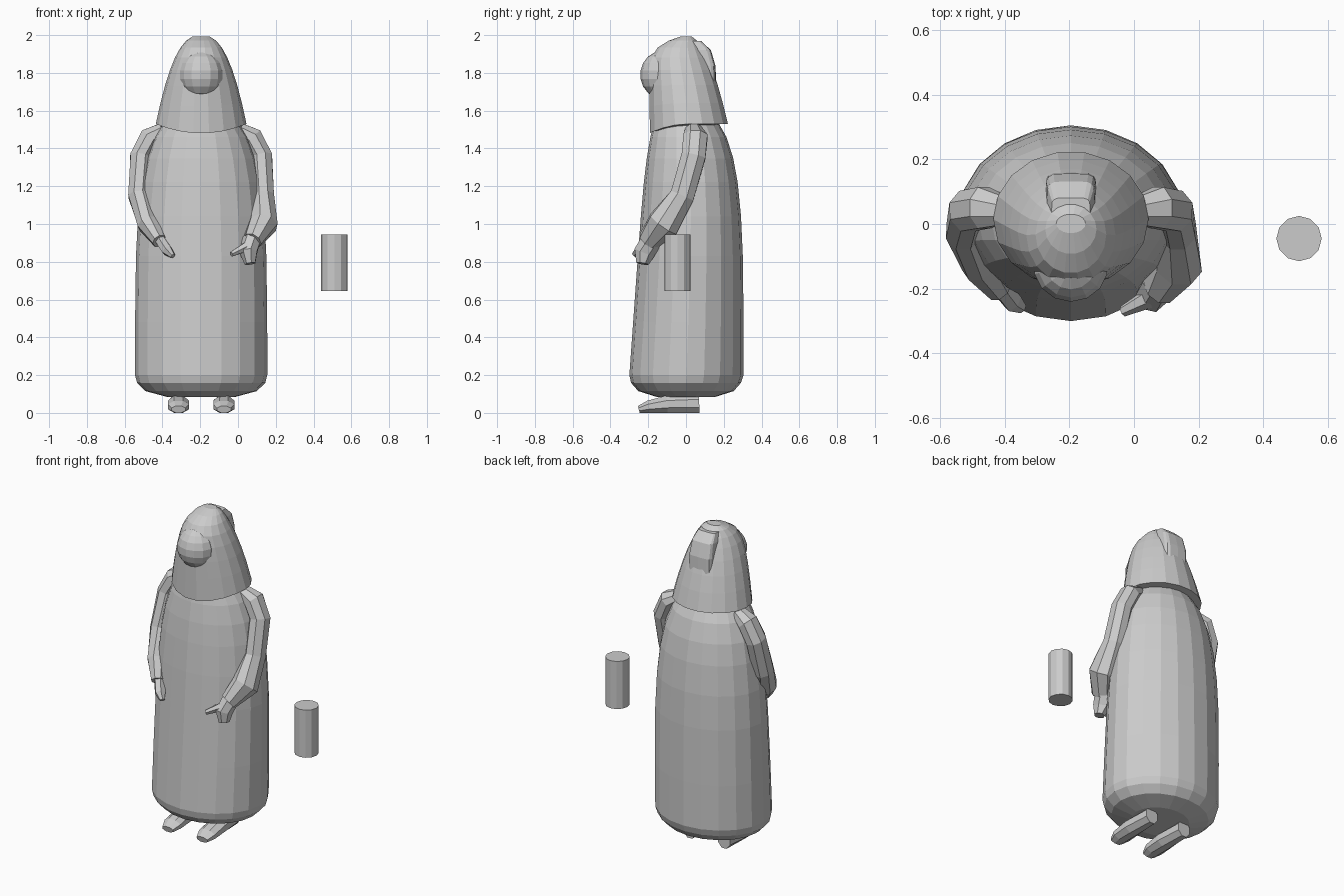
import bpy, bmesh, math
from mathutils import Vector

default_cube = bpy.data.objects.get("Cube")
if default_cube:
    bpy.data.objects.remove(default_cube, do_unlink=True)

grey = bpy.data.materials.new("light_grey")
grey.use_nodes = True
shade = (0.6, 0.6, 0.6, 1)
grey.diffuse_color = shade
grey.node_tree.nodes["Principled BSDF"].inputs["Base Color"].default_value = shade

BODY_X = -0.195  # centre line of the figure


def finish(name, bm):
    bmesh.ops.recalc_face_normals(bm, faces=bm.faces)
    mesh = bpy.data.meshes.new(name)
    bm.to_mesh(mesh)
    bm.free()
    mesh.materials.append(grey)
    obj = bpy.data.objects.new(name, mesh)
    bpy.context.collection.objects.link(obj)


def loft(name, rings):
    """Skin a list of equal-sized point rings and cap both ends."""
    bm = bmesh.new()
    rows = [[bm.verts.new(point) for point in ring] for ring in rings]
    count = len(rows[0])
    for lower, upper in zip(rows, rows[1:]):
        for i in range(count):
            j = (i + 1) % count
            bm.faces.new((lower[i], lower[j], upper[j], upper[i]))
    bm.faces.new(rows[0])
    bm.faces.new(rows[-1])
    finish(name, bm)


def oval(z, half_width, front, back, power=2, dip=0, count=20):
    """Horizontal rounded ring; dip lowers its front point."""
    middle, half_depth = (front + back) / 2, (back - front) / 2
    ring = []
    for i in range(count):
        angle = math.tau * i / count
        c, s = math.cos(angle), math.sin(angle)
        x = math.copysign(abs(c) ** (2 / power), c)
        y = math.copysign(abs(s) ** (2 / power), s)
        ring.append((BODY_X + half_width * x, middle + half_depth * y,
                     z - dip * min(0, s) ** 2))
    return ring


def tube(name, stations, reference, count=8):
    """Limb through (centre, width, depth) stations."""
    centres = [Vector(station[0]) for station in stations]
    last = len(centres) - 1
    rings = []
    for i, (centre, width, depth) in enumerate(stations):
        along = centres[min(i + 1, last)] - centres[max(i - 1, 0)]
        across = along.cross(Vector(reference)).normalized()
        outward = along.normalized().cross(across)
        ring = []
        for k in range(count):
            angle = math.tau * (k + 0.5) / count
            ring.append(centres[i] + across * width * math.cos(angle)
                        + outward * depth * math.sin(angle))
        rings.append(ring)
    loft(name, rings)


def limb(name, side, path, count=8):
    """Round limb from (sideways, y, z, radius) points, mirrored by side."""
    stations = [((BODY_X + side * x, y, z), r, r * 1.15) for x, y, z, r in path]
    tube(name, stations, (0, 1, 0), count)


# Long robe: rounded hem, then a body narrowing to the shoulders
rings = []
for degrees in (75, 45, 20):
    angle = math.radians(degrees)
    scale = math.sqrt(math.cos(angle))
    rings.append(oval(0.2 - 0.12 * math.sin(angle),
                      0.35 * scale, -0.3 * scale, 0.3 * scale))
for rise in (0, 0.2, 0.45, 0.6, 0.73, 0.82, 0.9, 0.95, 0.98):
    taper = (1 - rise ** 4) ** 0.33
    front = -0.3 + 0.1 * rise + 0.05 * rise ** 8
    rings.append(oval(0.2 + 1.4 * rise, 0.35 * taper, front, 0.305 * taper))
loft("robe", rings)

# Head veil: dome over a flared skirt with a pointed front hem
rings = []
for step in range(8):
    rise = 1 - (1 - step / 8) ** 2
    taper = (1 - rise) ** 0.4
    rings.append(oval(1.53 + 0.47 * rise, 0.24 * taper,
                      -0.195 * (1 - rise ** 10), 0.225 * taper ** 1.2,
                      dip=0.05 * (1 - rise) ** 4, count=18))
loft("head_veil", rings)

# Raised panel at the back of the veil
rings = []
for rise in (0, 0.4, 0.75, 0.95):
    taper = math.sqrt(1 - rise ** 3)
    rings.append(oval(1.74 + 0.24 * rise, 0.08 * taper ** 0.3, 0,
                      0.16 * taper ** 0.7, power=5, count=16))
loft("veil_back_panel", rings)

# Face
bm = bmesh.new()
bmesh.ops.create_uvsphere(bm, u_segments=14, v_segments=9, radius=1)
bmesh.ops.scale(bm, verts=bm.verts, vec=(0.117, 0.112, 0.125))
bmesh.ops.translate(bm, verts=bm.verts, vec=(BODY_X, -0.13, 1.79))
finish("face", bm)

# Arms: the left forearm has a wider sleeve held further out
upper_arm = [(0.2, 0.04, 1.5, 0.04), (0.27, 0.05, 1.46, 0.06),
             (0.32, 0.04, 1.36, 0.06), (0.33, -0.02, 1.15, 0.06)]
forearm = [(0.28, -0.12, 1, 0.06), (0.22, -0.2, 0.91, 0.04)]
wide_forearm = [(x + 0.05, y, z, r * 1.3) for x, y, z, r in forearm]
limb("right_arm", -1, upper_arm + forearm)
limb("left_arm", 1, upper_arm + wide_forearm)

# Hands
limb("right_hand", -1, [(0.22, -0.19, 0.92, 0.03), (0.18, -0.24, 0.86, 0.03),
                        (0.15, -0.26, 0.83, 0.015)], count=6)
limb("left_hand", 1, [(0.27, -0.18, 0.92, 0.05), (0.25, -0.22, 0.85, 0.05),
                      (0.26, -0.23, 0.79, 0.03)], count=7)
limb("left_thumb", 1, [(0.26, -0.22, 0.89, 0.03), (0.16, -0.27, 0.84, 0.015)],
     count=6)

# Feet: flat soles, tapering in height toward the toes
for side, name in ((-1, "right_foot"), (1, "left_foot")):
    stations = []
    for y, height, width in ((0.07, 0.055, 0.045), (-0.1, 0.05, 0.06),
                             (-0.2, 0.035, 0.06), (-0.25, 0.02, 0.04)):
        centre = (BODY_X + side * 0.12, y, height * math.cos(math.pi / 8))
        stations.append((centre, width, height))
    tube(name, stations, (0, 0, 1))

# Separate upright cylinder
bm = bmesh.new()
bmesh.ops.create_cone(bm, cap_ends=True, segments=12,
                      radius1=0.07, radius2=0.07, depth=0.3)
bmesh.ops.translate(bm, verts=bm.verts, vec=(0.51, -0.045, 0.795))
finish("cylinder", bm)
